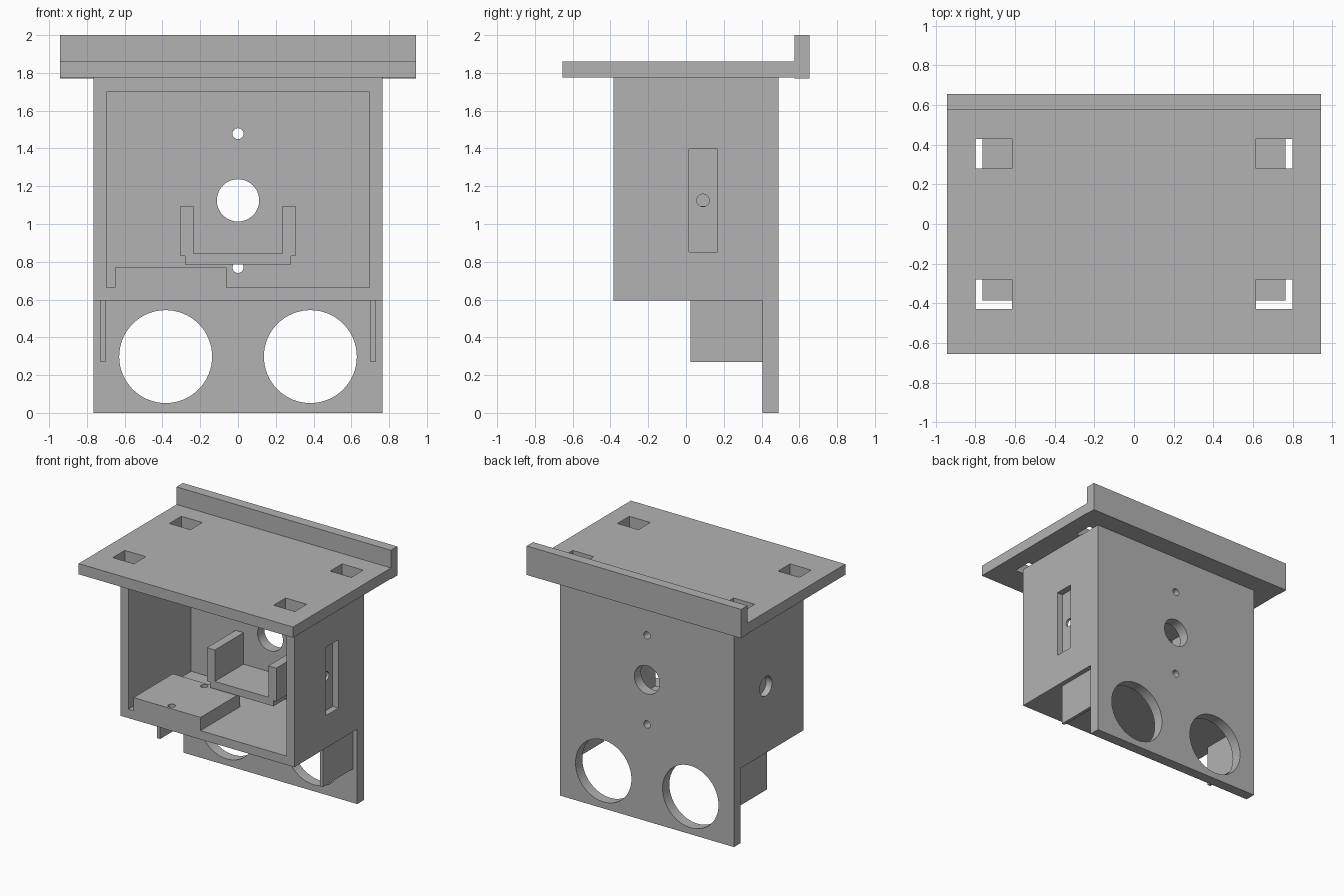
import bpy, bmesh, math
from mathutils import Vector

if "Cube" in bpy.data.objects:
    bpy.data.objects.remove(bpy.data.objects["Cube"])

grey = bpy.data.materials.new("plain grey")
grey.use_nodes = True
COLOUR = (0.45, 0.45, 0.45, 1)
grey.diffuse_color = COLOUR
grey.node_tree.nodes["Principled BSDF"].inputs["Base Color"].default_value = COLOUR


def prism(name, axis, points, lo, hi):
    """Extrude a 2D outline along an axis from lo to hi."""
    place = {"x": lambda a, b, t: (t, a, b),
             "y": lambda a, b, t: (a, t, b),
             "z": lambda a, b, t: (a, b, t)}[axis]
    bm = bmesh.new()
    face = bm.faces.new([bm.verts.new(place(a, b, lo)) for a, b in points])
    ext = bmesh.ops.extrude_face_region(bm, geom=[face])
    moved = [v for v in ext["geom"] if isinstance(v, bmesh.types.BMVert)]
    bmesh.ops.translate(bm, verts=moved, vec=Vector(place(0, 0, hi - lo)))
    bmesh.ops.recalc_face_normals(bm, faces=bm.faces)
    mesh = bpy.data.meshes.new(name)
    bm.to_mesh(mesh)
    bm.free()
    mesh.materials.append(grey)
    obj = bpy.data.objects.new(name, mesh)
    bpy.context.collection.objects.link(obj)
    return obj


def rect(a0, a1, b0, b1):
    return [(a0, b0), (a1, b0), (a1, b1), (a0, b1)]


def circle(a, b, r, n=48):
    return [(a + r * math.cos(math.tau * i / n), b + r * math.sin(math.tau * i / n))
            for i in range(n)]


def cut(obj, axis, points, lo, hi):
    """Remove an extruded outline from an object."""
    cutter = prism("cutter", axis, points, lo, hi)
    cutter.hide_render = True
    mod = obj.modifiers.new("cut", "BOOLEAN")
    mod.operation, mod.solver, mod.object = "DIFFERENCE", "EXACT", cutter
    bpy.ops.object.select_all(action="DESELECT")
    bpy.context.view_layer.objects.active = obj
    obj.select_set(True)
    bpy.ops.object.modifier_apply(modifier=mod.name)
    bpy.data.objects.remove(cutter)


def smooth(obj):
    bpy.ops.object.select_all(action="DESELECT")
    bpy.context.view_layer.objects.active = obj
    obj.select_set(True)
    bpy.ops.object.shade_smooth_by_angle(angle=math.radians(30))


# Main dimensions
W, FRONT, WALL, BACK = 0.765, -0.385, 0.405, 0.49
FLOOR, ROOF, INNER = 0.595, 1.775, 0.695
AXLE_Y, AXLE_Z = 0.09, 1.125

# Open-fronted housing with a tall back plate
housing = prism("housing", "x", [(FRONT, FLOOR), (WALL, FLOOR), (WALL, 0), (BACK, 0),
                                 (BACK, ROOF), (FRONT, ROOF)], -W, W)
cut(housing, "y", rect(-INNER, INNER, 0.665, 1.70), FRONT - 0.1, WALL)

# Back plate holes: centre bore, two screw holes, two large openings
for x, z, r in [(0, AXLE_Z, 0.112), (0, 1.478, 0.029), (0, 0.77, 0.029),
                (-0.383, 0.298, 0.246), (0.383, 0.298, 0.246)]:
    cut(housing, "y", circle(x, z, r, 64), WALL - 0.03, BACK + 0.1)

# Side walls: slot with a pin hole on the left, blind round socket on the right
cut(housing, "x", rect(0.015, 0.168, 0.853, 1.397), W - 0.05, W + 0.1)
cut(housing, "x", circle(AXLE_Y, AXLE_Z, 0.033), INNER - 0.05, W + 0.1)
cut(housing, "x", circle(AXLE_Y, AXLE_Z, 0.077), -W - 0.1, -W + 0.05)
smooth(housing)

# Top deck with a raised rear lip and four rectangular slots
deck = prism("top_deck", "x", [(-0.655, ROOF), (0.575, ROOF), (0.575, 1.77), (0.655, 1.77),
                               (0.655, 2), (0.575, 2), (0.575, 1.86), (-0.655, 1.86)],
             -0.943, 0.943)
for sx in (-1, 1):
    for sy in (-1, 1):
        a, b = sorted((sx * 0.615, sx * 0.8))
        c, d = sorted((sy * 0.28, sy * 0.43))
        cut(deck, "z", rect(a, b, c, d), ROOF - 0.1, 2.1)

# Raised mounting block on the housing floor
block = prism("mounting_block", "z", rect(-0.65, -0.06, FRONT, 0.11), 0.665, 0.77)
for y in (-0.34, 0.07):
    cut(block, "z", circle(-0.345, y, 0.027, 32), 0.68, 0.9)
smooth(block)

# U-shaped cradle standing out from the back plate
half = [(0.28, 0.785), (0.28, 0.83), (0.305, 0.83), (0.305, 1.095),
        (0.235, 1.095), (0.235, 0.845)]
prism("cradle", "y", half + [(-x, z) for x, z in reversed(half)], 0.045, WALL)

# Thin side fins below the housing
for side, s in (("left", 1), ("right", -1)):
    a, b = sorted((s * 0.702, s * 0.728))
    prism(side + "_fin", "x", rect(0.025, WALL, 0.27, FLOOR), a, b)
